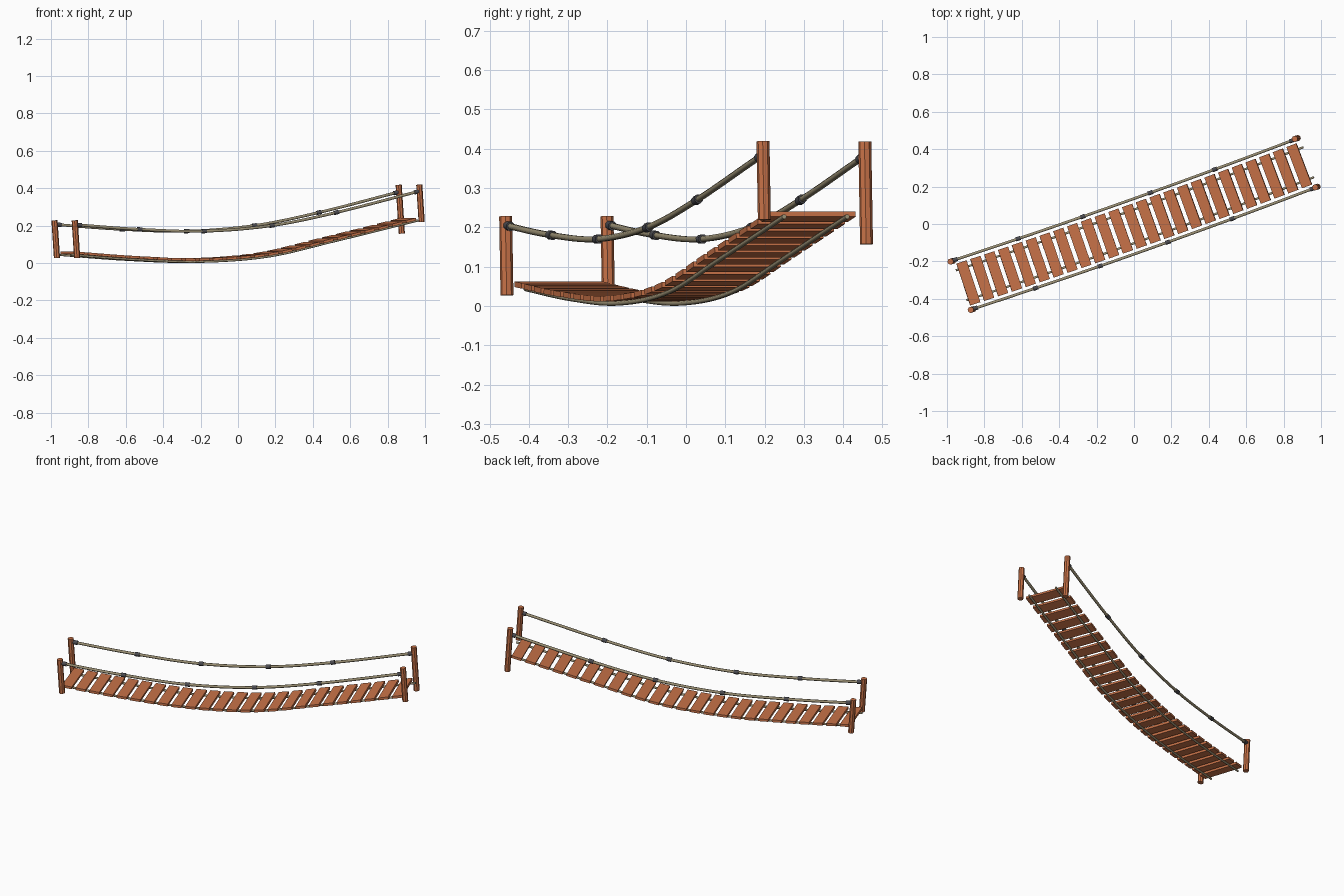
import bpy, bmesh, math
from mathutils import Vector, Matrix

if "Cube" in bpy.data.objects:
    bpy.data.objects.remove(bpy.data.objects["Cube"])

ANG = math.radians(19.5)          # heading of the bridge in plan
UP = Vector((0, 0, 1))

def material(name, rgb):
    m = bpy.data.materials.new(name)
    m.diffuse_color = (*rgb, 1)
    m.use_nodes = True
    m.node_tree.nodes["Principled BSDF"].inputs["Base Color"].default_value = m.diffuse_color
    return m

WOOD = material("wood", (0.58, 0.17, 0.065))
ROPE = material("rope", (0.34, 0.29, 0.18))
BAND = material("dark_band", (0.07, 0.07, 0.08))

# height profiles along the bridge: (distance, height)
DECK = [(-1.3, 0.082), (-0.94, 0.053), (-0.61, 0.03), (-0.245, 0.019),
        (0.138, 0.047), (0.505, 0.127), (0.94, 0.228), (1.3, 0.315)]
HAND = [(-1.3, 0.235), (-0.97, 0.205), (-0.61, 0.180), (-0.245, 0.170),
        (0.138, 0.200), (0.505, 0.270), (0.95, 0.377), (1.3, 0.46)]

def height(pts, u):
    # smooth cubic through the profile points
    i = 1
    while i < len(pts) - 3 and u > pts[i + 1][0]:
        i += 1
    (x0, y0), (x1, y1), (x2, y2), (x3, y3) = pts[i - 1:i + 3]
    h = x2 - x1
    m1, m2 = (y2 - y0) / (x2 - x0) * h, (y3 - y1) / (x3 - x1) * h
    t = (u - x1) / h
    return ((2*t**3 - 3*t*t + 1) * y1 + (t**3 - 2*t*t + t) * m1
            + (3*t*t - 2*t**3) * y2 + (t**3 - t*t) * m2)

def place(u, v, z):
    v -= 0.012 * max(0, 1 - u * u)     # slight sideways bow
    return Vector((u * math.cos(ANG) - v * math.sin(ANG),
                   u * math.sin(ANG) + v * math.cos(ANG), z))

def finish(bm, name, mat, smooth=False):
    bmesh.ops.recalc_face_normals(bm, faces=bm.faces)
    me = bpy.data.meshes.new(name)
    bm.to_mesh(me)
    bm.free()
    me.materials.append(mat)
    ob = bpy.data.objects.new(name, me)
    bpy.context.collection.objects.link(ob)
    if smooth:
        bpy.ops.object.select_all(action='DESELECT')
        ob.select_set(True)
        bpy.context.view_layer.objects.active = ob
        bpy.ops.object.shade_smooth_by_angle(angle=math.radians(50))
    return ob

def add_tube(bm, path, r, sides=8):
    rings = []
    for i, p in enumerate(path):
        t = (path[min(i + 1, len(path) - 1)] - path[max(i - 1, 0)]).normalized()
        ref = UP if abs(t.z) < 0.9 else Vector((math.cos(ANG), math.sin(ANG), 0))
        a = t.cross(ref).normalized()
        b = a.cross(t)
        rings.append([bm.verts.new(p + r * (a * math.cos(w) + b * math.sin(w)))
                      for w in (2 * math.pi * (k + 0.5) / sides for k in range(sides))])
    for r0, r1 in zip(rings, rings[1:]):
        for k in range(sides):
            n = (k + 1) % sides
            bm.faces.new((r0[k], r0[n], r1[n], r1[k]))
    bm.faces.new(rings[0][::-1])
    bm.faces.new(rings[-1])

def tube(name, path, r, mat, sides=8, smooth=True):
    bm = bmesh.new()
    add_tube(bm, path, r, sides)
    return finish(bm, name, mat, smooth)

# deck planks, each pitched to follow the sag
bm = bmesh.new()
for i in range(25):
    u = -0.94 + i * 1.877 / 24
    c = place(u, 0, height(DECK, u))
    t = (place(u + 0.02, 0, height(DECK, u + 0.02))
         - place(u - 0.02, 0, height(DECK, u - 0.02))).normalized()
    s = UP.cross(t).normalized()
    rot = Matrix((t, s, t.cross(s))).transposed().to_4x4()
    bmesh.ops.create_cube(bm, size=1, matrix=Matrix.Translation(c) @ rot
                          @ Matrix.Diagonal((0.057, 0.236, 0.014, 1)))
finish(bm, "deck_planks", WOOD)

# ropes carrying the deck
for side, v in (("back", 0.085), ("front", -0.085)):
    us = [-0.98 + 1.97 * i / 40 for i in range(41)]
    tube(side + "_deck_rope",
         [place(u, v, height(DECK, u) - 0.0125) for u in us], 0.0062, ROPE)

# hand ropes with dark bands
for side, v, u0, u1 in (("back", 0.14, -0.985, 0.967), ("front", -0.14, -0.97, 0.985)):
    def at(u):
        return place(u, v, height(HAND, u))
    us = [u0 + (u1 - u0) * i / 40 for i in range(41)]
    tube(side + "_hand_rope", [at(u) for u in us], 0.008, ROPE)
    bm = bmesh.new()
    for u in (u0 + 0.02, -0.61, -0.245, 0.138, 0.505, u1 - 0.022):
        add_tube(bm, [at(u - 0.013), at(u + 0.013)], 0.012)
    finish(bm, side + "_rope_bands", BAND, True)

# end posts: leaning slightly back, octagonal
for name, x, y, bottom, top in (
        ("left_back_post", -0.981, -0.201, 0.027, 0.228),
        ("left_front_post", -0.873, -0.459, 0.027, 0.228),
        ("right_back_post", 0.859, 0.455, 0.157, 0.418),
        ("right_front_post", 0.969, 0.196, 0.219, 0.419)):
    k = top - bottom
    tube(name, [Vector((x + 0.065 * k, y + 0.017 * k, bottom)), Vector((x, y, top))],
         0.0165, WOOD, smooth=False)
